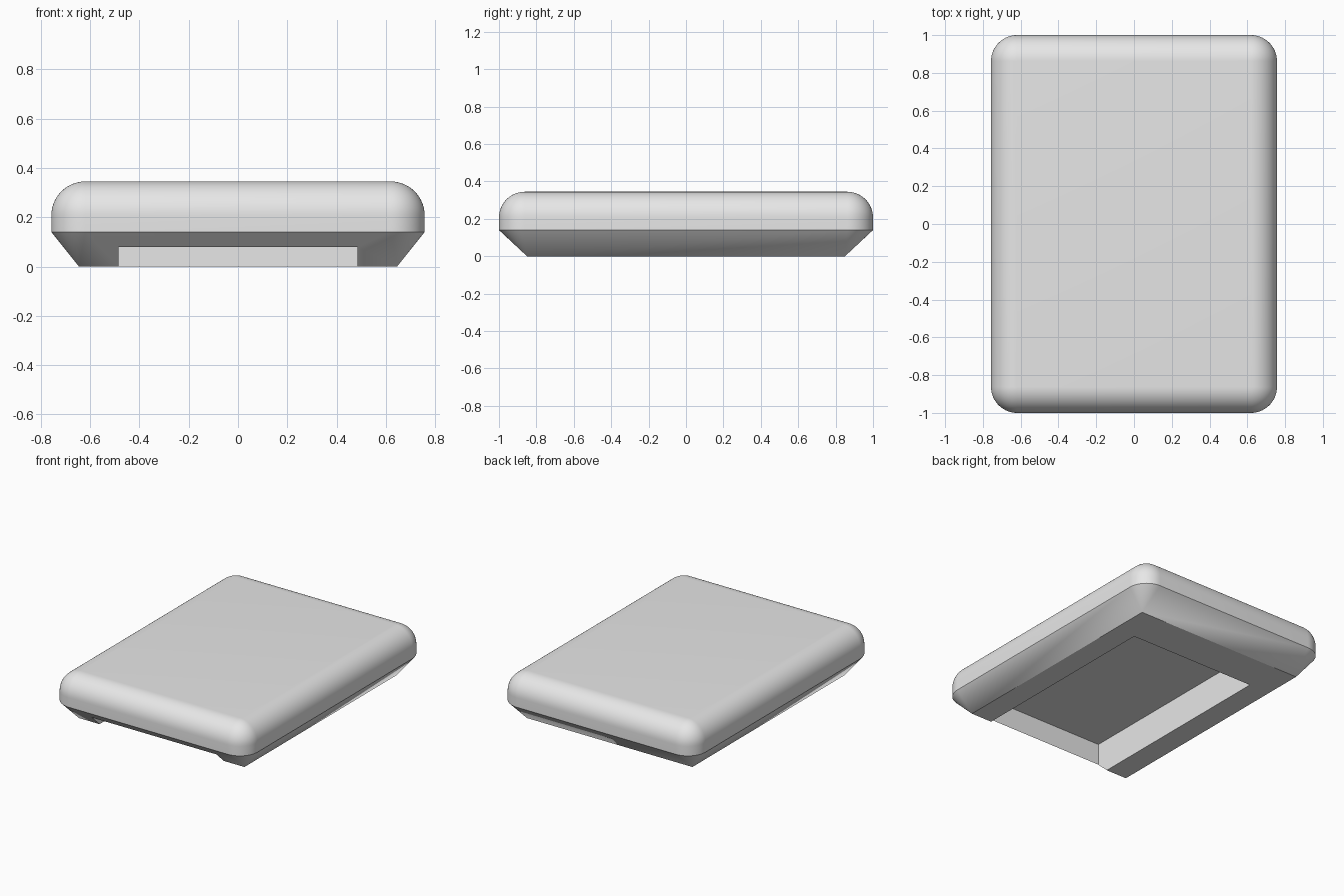
import bpy, bmesh
from math import sin, cos, pi

if "Cube" in bpy.data.objects:
    bpy.data.objects.remove(bpy.data.objects["Cube"], do_unlink=True)

HX, HY, TOP, RIM = 0.757, 1.0, 0.345, 0.14   # half width, half depth, heights
R, SEG = 0.138, 14                           # fillet radius and steps

grey = bpy.data.materials.new("light_grey")
grey.use_nodes = True
grey.diffuse_color = (0.8, 0.8, 0.8, 1)
grey.node_tree.nodes["Principled BSDF"].inputs["Base Color"].default_value = (0.8, 0.8, 0.8, 1)


def new_object(name, bm):
    mesh = bpy.data.meshes.new(name)
    bm.to_mesh(mesh)
    bm.free()
    obj = bpy.data.objects.new(name, mesh)
    obj.data.materials.append(grey)
    bpy.context.collection.objects.link(obj)
    return obj


def ring(bm, hx, hy, r, z):
    """Rounded rectangle of vertices at height z."""
    verts = []
    for q, (sx, sy) in enumerate([(1, 1), (-1, 1), (-1, -1), (1, -1)]):
        for i in range(SEG + 1):
            a = (q + i / SEG) * pi / 2
            verts.append(bm.verts.new((sx * (hx - r) + r * cos(a),
                                       sy * (hy - r) + r * sin(a), z)))
    return verts


# Body: sharp-cornered base, flared to a rounded rim, filleted into the top
bm = bmesh.new()
rings = [ring(bm, 0.645, 0.85, 0, 0), ring(bm, HX, HY, R, RIM)]
for i in range(SEG + 1):
    a = i / SEG * pi / 2
    inset = R * (1 - cos(a))
    rings.append(ring(bm, HX - inset, HY - inset, R * cos(a), TOP - R + R * sin(a)))
for low, high in zip(rings, rings[1:]):
    for i in range(len(low)):
        j = (i + 1) % len(low)
        bm.faces.new((low[i], low[j], high[j], high[i]))
bm.faces.new(rings[0][::-1])
bm.faces.new(rings[-1])
bmesh.ops.remove_doubles(bm, verts=bm.verts, dist=1e-5)
bmesh.ops.recalc_face_normals(bm, faces=bm.faces)
body = new_object("case_body", bm)

# Recess underneath, breaking out through the front slope
x, front, back, low, high = 0.485, -0.934, 0.58, -0.1, 0.228
bm = bmesh.new()
bmesh.ops.create_cube(bm, size=1)
for v in bm.verts:
    v.co = (x if v.co.x > 0 else -x,
            back if v.co.y > 0 else front,
            high if v.co.z > 0 else low)
cutter = new_object("recess_cutter", bm)
cutter.hide_render = True

cut = body.modifiers.new("recess", 'BOOLEAN')
cut.operation = 'DIFFERENCE'
cut.solver = 'EXACT'
cut.object = cutter

bpy.ops.object.select_all(action='DESELECT')
body.select_set(True)
bpy.context.view_layer.objects.active = body
bpy.ops.object.modifier_apply(modifier=cut.name)
bpy.data.objects.remove(cutter, do_unlink=True)
bpy.ops.object.shade_smooth_by_angle(angle=pi / 7)
